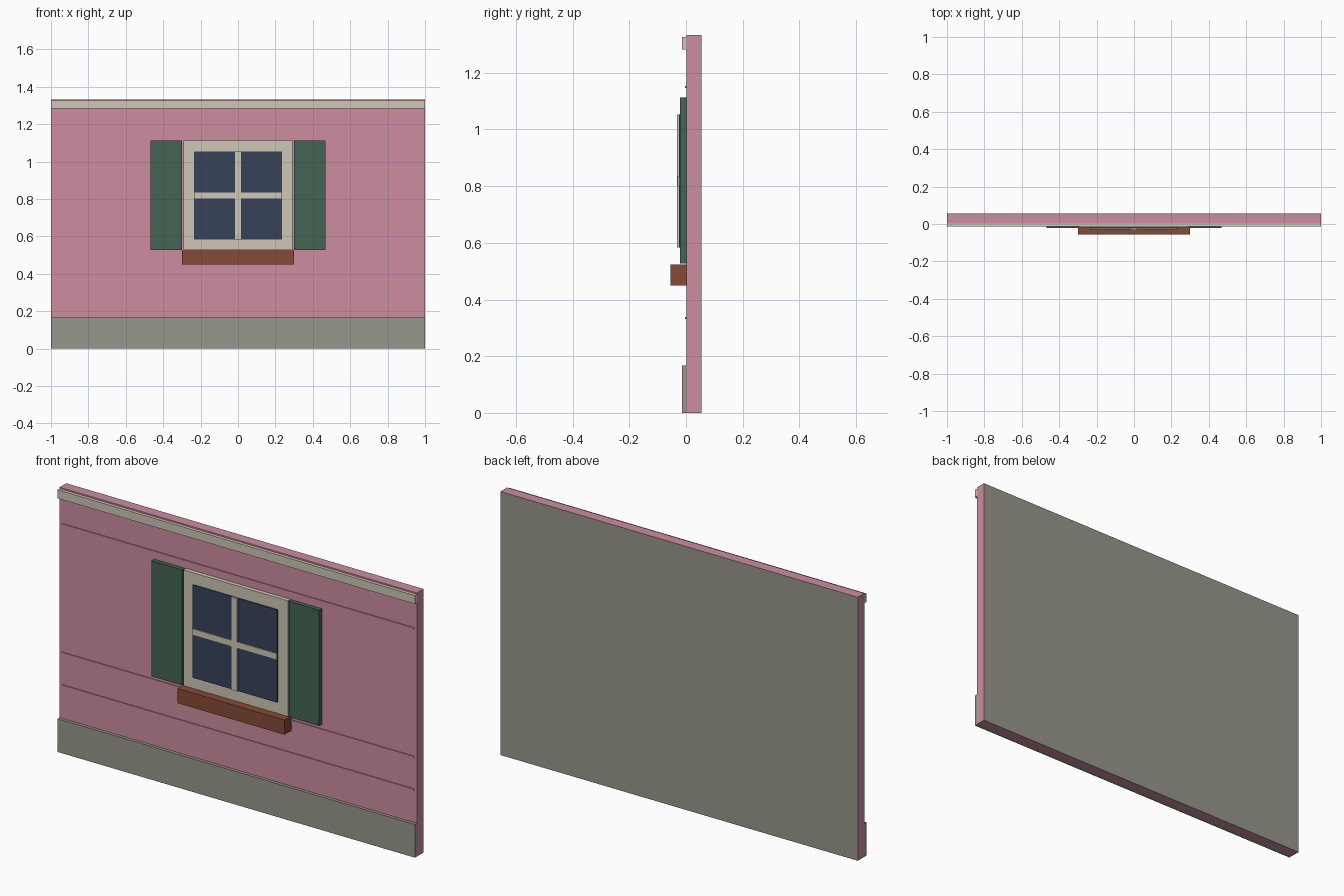
import bpy

default = bpy.data.objects.get("Cube")
if default:
    bpy.data.objects.remove(default, do_unlink=True)


def linear(c):
    c /= 255
    return c / 12.92 if c <= 0.04045 else ((c + 0.055) / 1.055) ** 2.4


def material(name, *rgb):
    mat = bpy.data.materials.new(name)
    colour = [linear(c) for c in rgb] + [1.0]
    mat.diffuse_color = colour
    mat.use_nodes = True
    bsdf = mat.node_tree.nodes["Principled BSDF"]
    bsdf.inputs["Base Color"].default_value = colour
    bsdf.inputs["Roughness"].default_value = 0.85
    return mat


pink = material("pink plaster", 205, 141, 160)
cream = material("cream paint", 205, 199, 182)
stone = material("grey stone", 153, 151, 139)
green = material("green paint", 67, 100, 84)
glass = material("dark blue glass", 55, 66, 90)
wood = material("brown wood", 134, 74, 53)


def box(name, mat, x, y, z):
    """Box spanning the (min, max) pairs given for each axis."""
    bpy.ops.mesh.primitive_cube_add(size=1)
    ob = bpy.context.object
    ob.name = name
    spans = (x, y, z)
    ob.location = [(a + b) / 2 for a, b in spans]
    ob.scale = [b - a for a, b in spans]
    bpy.ops.object.transform_apply(location=True, rotation=False, scale=True)
    ob.data.materials.append(mat)
    return ob


WALL = 0.002  # front surface of the wall
FULL = (-1, 1)

# Wall slab, with a thin grey lining on the back
box("wall", pink, FULL, (WALL, 0.052), (0, 1.333))
box("back_lining", stone, FULL, (0.052, 0.055), (0, 1.333))

# Stone base and top trim
box("base_course", stone, FULL, (-0.014, WALL), (0, 0.168))
box("top_trim", cream, FULL, (-0.014, WALL), (1.283, 1.326))

# Fine horizontal plaster ridges
for i, z in enumerate((0.335, 0.5, 1.15)):
    box(f"plaster_ridge_{i + 1}", pink, (-0.985, 0.985), (-0.003, WALL), (z - 0.004, z + 0.004))

# Window: frame, panes and crossing bars
box("window_frame", cream, (-0.292, 0.292), (-0.019, WALL), (0.527, 1.112))
box("window_glass", glass, (-0.236, 0.236), (-0.025, -0.019), (0.584, 1.053))
box("upright_bar", cream, (-0.017, 0.017), (-0.031, -0.025), (0.584, 1.053))
box("cross_bar", cream, (-0.236, 0.236), (-0.0305, -0.025), (0.802, 0.834))

# Shutters on both sides
for side, s in (("left", 1), ("right", -1)):
    box(side + "_shutter", green, sorted((s * 0.299, s * 0.469)), (-0.021, 0.001), (0.527, 1.112))

# Flower box under the window
box("flower_box", wood, (-0.299, 0.299), (-0.055, WALL), (0.45, 0.524))
